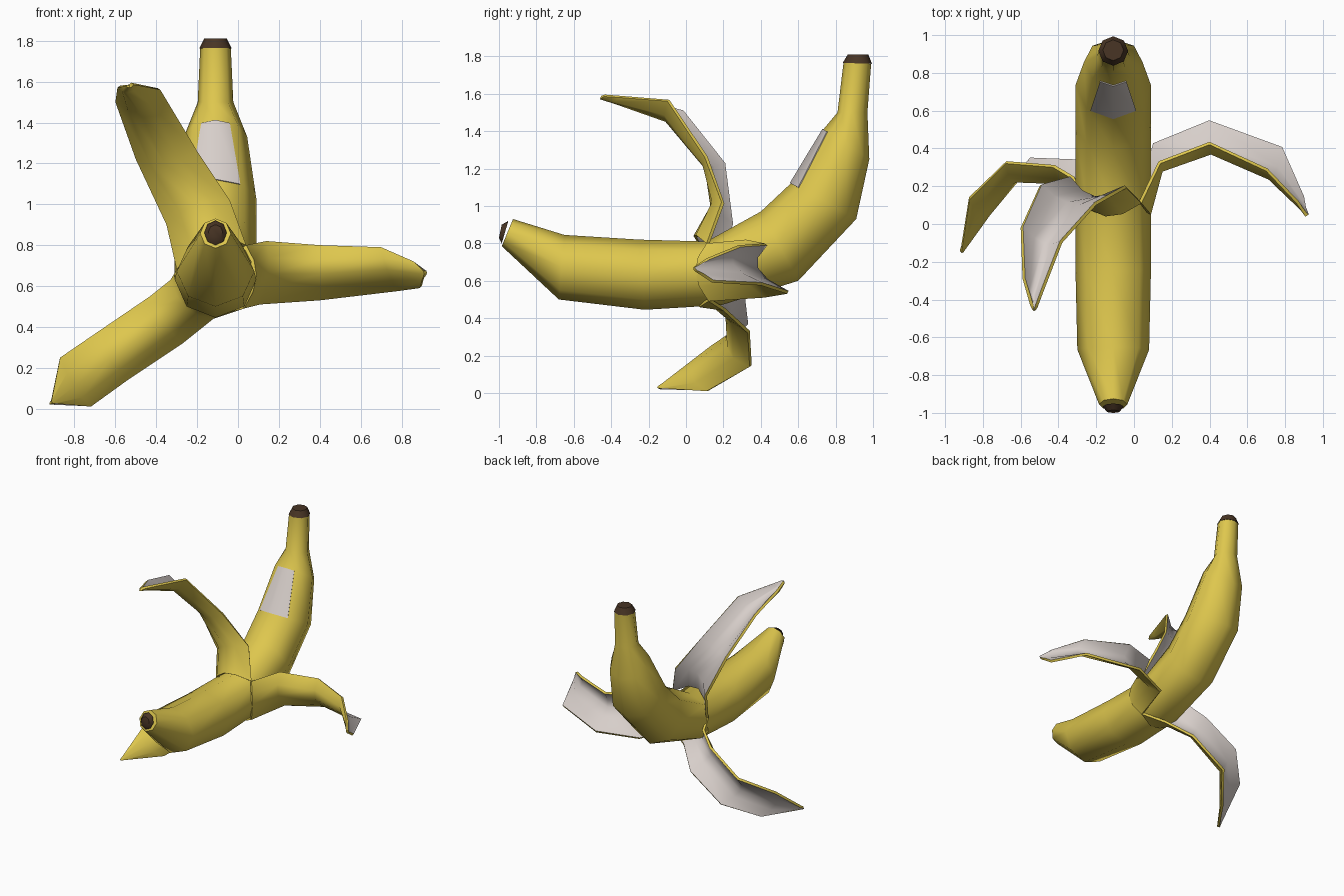
import bpy, bmesh, math
from mathutils import Vector

if "Cube" in bpy.data.objects:
    bpy.data.objects.remove(bpy.data.objects["Cube"])

AXIS_X = -0.11
SIDES = 8


def material(name, color):
    m = bpy.data.materials.new(name)
    m.diffuse_color = (*color, 1)
    m.use_nodes = True
    m.node_tree.nodes["Principled BSDF"].inputs["Base Color"].default_value = m.diffuse_color
    return m


yellow = material("banana yellow", (0.73, 0.57, 0.075))
pale = material("pale inner peel", (0.68, 0.62, 0.59))
brown = material("dark brown", (0.065, 0.035, 0.018))


def finish(name, bm, mats, angle=45, thickness=0):
    me = bpy.data.meshes.new(name)
    bm.to_mesh(me)
    bm.free()
    ob = bpy.data.objects.new(name, me)
    bpy.context.collection.objects.link(ob)
    for m in mats:
        me.materials.append(m)
    bpy.ops.object.select_all(action='DESELECT')
    ob.select_set(True)
    bpy.context.view_layer.objects.active = ob
    if thickness:
        mod = ob.modifiers.new("thickness", 'SOLIDIFY')
        mod.thickness = thickness
        mod.offset = -1
        mod.material_offset = 1      # inside of the peel is pale
        mod.material_offset_rim = 0
        bpy.ops.object.modifier_apply(modifier=mod.name)
    bpy.ops.object.shade_smooth_by_angle(angle=math.radians(angle))
    return ob


def ring_point(ring, i):
    """Corner i of an eight-sided ring: top y, z, bottom y, z, half width."""
    ty, tz, by, bz, w = ring
    a = 2 * math.pi * i / SIDES
    c, s = math.cos(a), math.sin(a)
    return Vector((AXIS_X + w * c,
                   (ty + by) / 2 + s * (ty - by) / 2,
                   (tz + bz) / 2 + s * (tz - bz) / 2))


def tube(name, rings, mat):
    bm = bmesh.new()
    loops = [[bm.verts.new(ring_point(r, i)) for i in range(SIDES)] for r in rings]
    for a, b in zip(loops, loops[1:]):
        for i in range(SIDES):
            j = (i + 1) % SIDES
            bm.faces.new((a[i], a[j], b[j], b[i]))
    bm.faces.new(loops[0])
    bm.faces.new(loops[-1])
    bmesh.ops.recalc_face_normals(bm, faces=bm.faces)
    return finish(name, bm, [mat], 50)


# Body, from the blossom end to the stem
tip = (-0.925, 0.93, -0.985, 0.785, 0.075)
lower = (0.56, 1.12, 0.91, 0.93, 0.2)
upper = (0.735, 1.41, 0.98, 1.25, 0.155)
neck_top = (0.842, 1.765, 0.99, 1.76, 0.075)
tube("body", [
    tip,
    (-0.65, 0.845, -0.68, 0.50, 0.19),
    (-0.25, 0.82, -0.22, 0.445, 0.2),
    (0.11, 0.81, 0.19, 0.47, 0.2),
    (0.40, 0.97, 0.60, 0.60, 0.2),
    lower, upper,
    (0.81, 1.50, 0.97, 1.50, 0.087),
    neck_top], yellow)

# Brown ends
tube("blossom_end", [(-0.95, 0.92, -0.985, 0.80, 0.055),
                     (-0.985, 0.90, -1.0, 0.83, 0.035)], brown)
tube("stem_end", [(0.838, 1.765, 0.994, 1.76, 0.079),
                  (0.865, 1.81, 0.975, 1.81, 0.055)], brown)

# Pale patch: thin plate on the two upper facets below the neck
bm = bmesh.new()
lift = Vector((0, -0.005, 0.003))
rows = []
for ring, f in ((lower, 0.86), (upper, 0.64)):
    crown = ring_point(ring, 2)
    rows.append([bm.verts.new(crown.lerp(ring_point(ring, i), k) + lift)
                 for i, k in ((1, f), (2, 0), (3, f))])
for i in range(2):
    bm.faces.new((rows[0][i], rows[1][i], rows[1][i + 1], rows[0][i + 1]))
finish("pale_patch", bm, [pale], 60, 0.006)


def peel(name, stations, segments=4):
    """Curved strip; each station is one edge, the bulging middle, the other edge."""
    bm = bmesh.new()
    grid = []
    for st in stations:
        a, m, b = (Vector(p) for p in st)
        ctrl = 2 * m - (a + b) / 2
        row = []
        for k in range(segments + 1):
            t = k / segments
            row.append(bm.verts.new(a * (1 - t) ** 2 + ctrl * 2 * t * (1 - t) + b * t * t))
        grid.append(row)
    for p, q in zip(grid, grid[1:]):
        for k in range(segments):
            bm.faces.new((p[k], q[k], q[k + 1], p[k + 1]))
    bm.normal_update()
    return finish(name, bm, [yellow, pale], 55, 0.018)


# Three peeled strips, folded out and curling to the front
peel("upper_peel", [
    ((0.04, 0.11, 0.80), (-0.15, 0.04, 0.84), (-0.30, 0.15, 0.68)),
    ((-0.04, 0.19, 1.02), (-0.21, 0.13, 1.0), (-0.35, 0.24, 0.90)),
    ((-0.20, 0.10, 1.26), (-0.36, 0.10, 1.20), (-0.50, 0.20, 1.22)),
    ((-0.38, -0.10, 1.56), (-0.48, -0.11, 1.45), (-0.60, -0.02, 1.50)),
    ((-0.48, -0.36, 1.58), (-0.54, -0.38, 1.545), (-0.59, -0.29, 1.57)),
    ((-0.51, -0.44, 1.585), (-0.53, -0.46, 1.57), (-0.55, -0.43, 1.58))])

peel("right_peel", [
    ((0.03, 0.12, 0.49), (0.09, 0.05, 0.65), (0.04, 0.11, 0.80)),
    ((0.11, 0.42, 0.51), (0.15, 0.28, 0.66), (0.14, 0.32, 0.82)),
    ((0.40, 0.54, 0.53), (0.41, 0.37, 0.66), (0.40, 0.42, 0.80)),
    ((0.78, 0.40, 0.575), (0.73, 0.24, 0.68), (0.70, 0.28, 0.79)),
    ((0.89, 0.14, 0.59), (0.89, 0.07, 0.66), (0.86, 0.11, 0.72)),
    ((0.90, 0.08, 0.63), (0.91, 0.04, 0.66), (0.90, 0.05, 0.68))])

peel("lower_peel", [
    ((-0.30, 0.15, 0.68), (-0.19, 0.06, 0.48), (0.03, 0.12, 0.49)),
    ((-0.33, 0.24, 0.63), (-0.25, 0.14, 0.49), (-0.12, 0.20, 0.44)),
    ((-0.43, 0.30, 0.55), (-0.37, 0.21, 0.43), (-0.27, 0.33, 0.32)),
    ((-0.68, 0.32, 0.38), (-0.63, 0.22, 0.24), (-0.54, 0.34, 0.14)),
    ((-0.87, 0.13, 0.25), (-0.80, 0.03, 0.11), (-0.72, 0.11, 0.01)),
    ((-0.91, -0.13, 0.05), (-0.91, -0.155, 0.03), (-0.89, -0.13, 0.025))])
